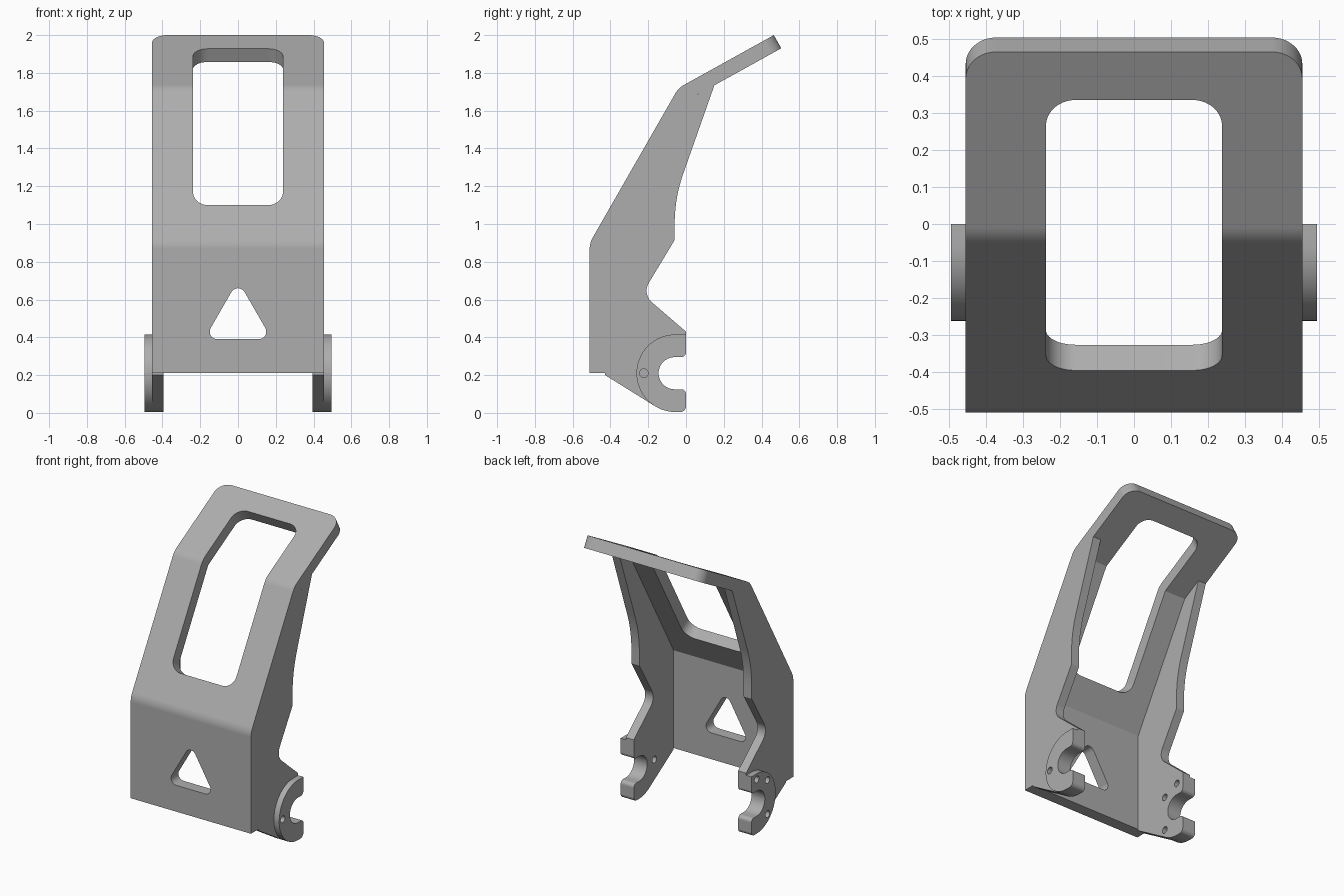
import bpy, bmesh, math
from mathutils import Matrix, Vector

cube = bpy.data.objects.get("Cube")
if cube:
    bpy.data.objects.remove(cube, do_unlink=True)

grey = bpy.data.materials.new("plain_grey")
grey.use_nodes = True
COLOUR = (0.42, 0.42, 0.42, 1)
grey.diffuse_color = COLOUR
grey.node_tree.nodes["Principled BSDF"].inputs["Base Color"].default_value = COLOUR


def rounded(points, steps=10):
    """Outline whose corners (a, b, radius) are filleted."""
    out = []
    for i, p in enumerate(points):
        corner = Vector(p[:2])
        radius = p[2] if len(p) > 2 else 0
        if not radius:
            out.append(corner)
            continue
        u = (Vector(points[i - 1][:2]) - corner).normalized()
        v = (Vector(points[(i + 1) % len(points)][:2]) - corner).normalized()
        half = u.angle(v) / 2
        centre = corner + (u + v).normalized() * radius / math.sin(half)
        start = corner + u * radius / math.tan(half) - centre
        end = corner + v * radius / math.tan(half) - centre
        sweep = start.angle(end)
        for k in range(steps + 1):
            t = k / steps
            out.append(centre + (start * math.sin((1 - t) * sweep)
                                 + end * math.sin(t * sweep)) / math.sin(sweep))
    return out


def frame(x_axis, y_axis, origin=(0, 0, 0)):
    x, y = Vector(x_axis), Vector(y_axis)
    m = Matrix((x, y, x.cross(y))).transposed().to_4x4()
    m.translation = origin
    return m


SIDE = frame((0, 1, 0), (0, 0, 1))       # outline in y, z; extruded along x


def prism(name, outline, low, high, matrix=SIDE):
    bm = bmesh.new()
    base = bm.faces.new([bm.verts.new((p.x, p.y, low)) for p in outline])
    top = bmesh.ops.extrude_face_region(bm, geom=[base])["geom"]
    verts = [g for g in top if isinstance(g, bmesh.types.BMVert)]
    bmesh.ops.translate(bm, verts=verts, vec=(0, 0, high - low))
    bm.transform(matrix)
    bmesh.ops.recalc_face_normals(bm, faces=bm.faces)
    mesh = bpy.data.meshes.new(name)
    bm.to_mesh(mesh)
    bm.free()
    mesh.materials.append(grey)
    obj = bpy.data.objects.new(name, mesh)
    bpy.context.collection.objects.link(obj)
    return obj


def activate(obj):
    bpy.ops.object.select_all(action='DESELECT')
    obj.select_set(True)
    bpy.context.view_layer.objects.active = obj


def cut(obj, cutter):
    activate(obj)
    mod = obj.modifiers.new("cut", 'BOOLEAN')
    mod.operation, mod.solver, mod.object = 'DIFFERENCE', 'EXACT', cutter
    bpy.ops.object.modifier_apply(modifier=mod.name)
    bpy.data.objects.remove(cutter, do_unlink=True)


def finish(obj):
    activate(obj)
    bpy.ops.object.shade_smooth_by_angle(angle=math.radians(25))
    obj.modifiers.new("flat_faces", 'WEIGHTED_NORMAL').keep_sharp = True


# Bent front plate
LOW_BEND, HIGH_BEND, TIP = Vector((-0.51, 0.9)), Vector((-0.04, 1.72)), Vector((0.465, 2.0))
plate = prism("bent_plate", rounded([
    (-0.51, 0.21), (*LOW_BEND, 0.12), (*HIGH_BEND, 0.12), TIP,
    (0.504, 1.93), (0.018, 1.661), (-0.43, 0.879), (-0.43, 0.21)]), -0.455, 0.455)

# Rounded top corners
bm = bmesh.new()
bm.from_mesh(plate.data)
corners = [e for e in bm.edges if all(v.co.y > 0.45 for v in e.verts)
           and abs(e.verts[0].co.x - e.verts[1].co.x) < 0.01]
bmesh.ops.bevel(bm, geom=corners, offset=0.082, segments=10, profile=0.5, affect='EDGES')
bm.to_mesh(plate.data)
bm.free()


# Window, cut square to each of the two leaning sections
def window_cutter(start, end, low, high):
    d = (end - start).normalized()
    shape = [(-0.238, low, 0.08), (0.238, low, 0.08), (0.238, high, 0.08), (-0.238, high, 0.08)]
    return prism("window_cutter", rounded(shape), -0.15, 0.06,
                 frame((1, 0, 0), (0, d.x, d.y), (0, *start)))


cut(plate, window_cutter(LOW_BEND, HIGH_BEND, 0.23, 1.1))
cut(plate, window_cutter(HIGH_BEND, TIP, -0.15, 0.429))

# Triangular opening
triangle = [(-0.179, 0.39, 0.04), (0.179, 0.39, 0.04), (0, 0.7, 0.04)]
cut(plate, prism("triangle_cutter", rounded(triangle), 0.3, 0.6,
                 frame((1, 0, 0), (0, 0, 1))))
finish(plate)

# Side panels and hook discs share the open slot
SLOT = [(0, 0.125, 0.025), (-0.145, 0.125, 0.0849), (-0.145, 0.295, 0.0849), (0, 0.295, 0.025)]
PANEL = [(-0.43, 0.201), (-0.115, 0.005, 0.205), (0, 0.005, 0.03), *SLOT,
         (0, 0.43), (-0.232, 0.63, 0.08), (-0.06, 0.915), (-0.06, 1.137, 0.8),
         (0.15, 1.734), (0.018, 1.661), (-0.43, 0.879)]
DISC = [(0, 0.005, 0.03), *SLOT, (0, 0.415),
        (-0.262, 0.415, 0.2049), (-0.262, 0.005, 0.2049)]


def bolt_hole(index):
    angle = math.radians(90 + 45 * index)
    y, z = -0.058 + 0.165 * math.cos(angle), 0.21 + 0.165 * math.sin(angle)
    ring = [Vector((y + 0.023 * math.cos(a), z + 0.023 * math.sin(a)))
            for a in (math.tau * k / 24 for k in range(24))]
    return ring


for side, label in ((1, "left"), (-1, "right")):
    for part, shape, inner, outer in (("side_panel", PANEL, 0.395, 0.455),
                                      ("hook_disc", DISC, 0.455, 0.495)):
        low, high = sorted((side * inner, side * outer))
        obj = prism(f"{label}_{part}", rounded(shape, 14), low, high)
        for i in range(5):
            low, high = sorted((side * 0.35, side * 0.55))
            cut(obj, prism("hole_cutter", bolt_hole(i), low, high))
        finish(obj)
